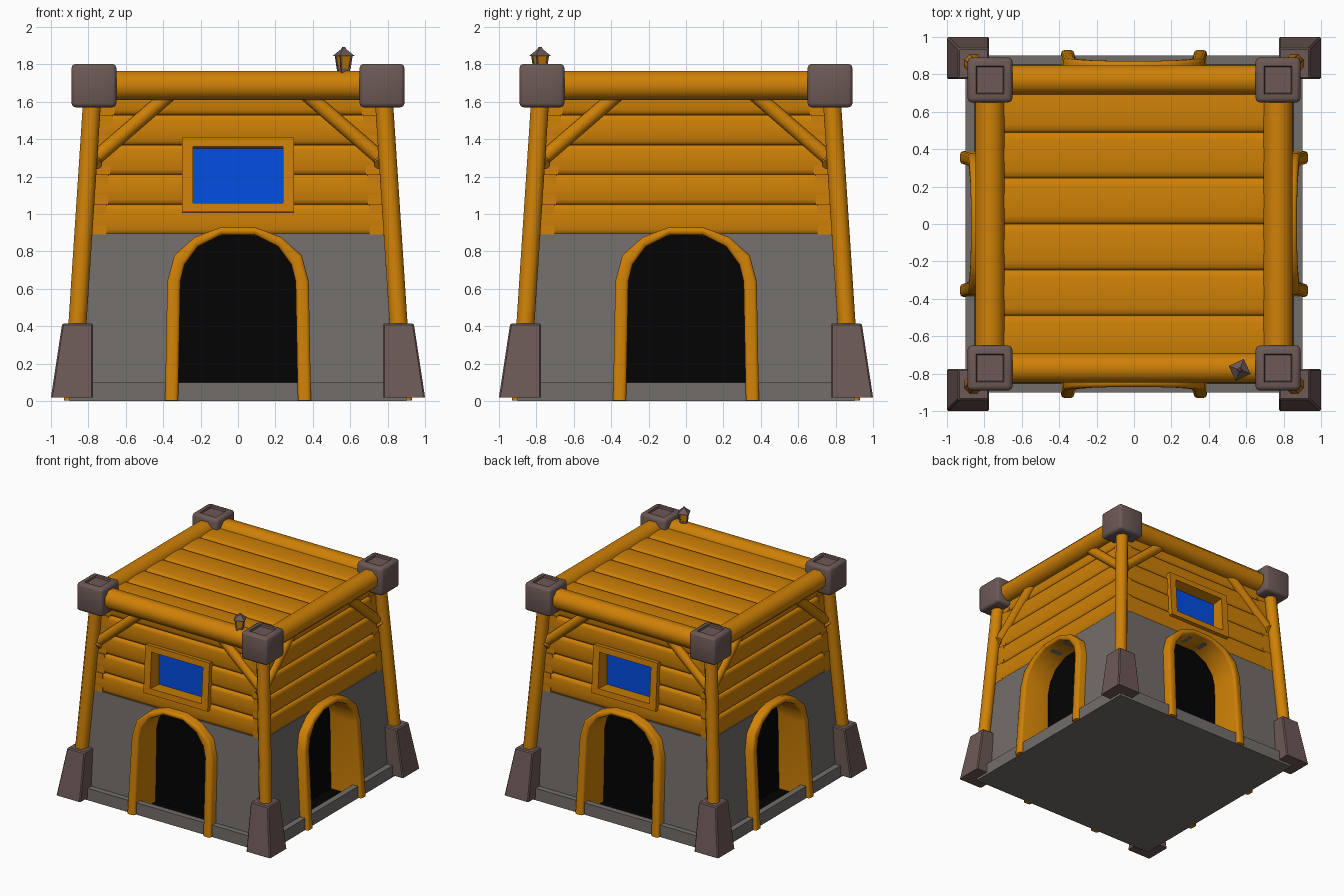
import bpy, bmesh, math
from mathutils import Vector, Matrix

if "Cube" in bpy.data.objects:
    bpy.data.objects.remove(bpy.data.objects["Cube"])


def material(name, rgb):
    m = bpy.data.materials.new(name)
    m.diffuse_color = (*rgb, 1)
    m.use_nodes = True
    m.node_tree.nodes["Principled BSDF"].inputs["Base Color"].default_value = m.diffuse_color
    return m


WOOD = material("orange wood", (0.62, 0.218, 0.002))
STONE = material("grey stone", (0.17, 0.155, 0.145))
BROWN = material("brown stone", (0.15, 0.10, 0.092))
BLACK = material("dark interior", (0.001, 0.001, 0.001))
BLUE = material("blue pane", (0.001, 0.075, 0.76))


def finish(name, bm, mat, turn=0, smooth=True):
    """Turn a bmesh into an object, rotated by quarter turns around z."""
    bmesh.ops.recalc_face_normals(bm, faces=bm.faces[:])
    bm.transform(Matrix.Rotation(turn * math.pi / 2, 4, 'Z'))
    me = bpy.data.meshes.new(name)
    bm.to_mesh(me)
    bm.free()
    me.materials.append(mat)
    ob = bpy.data.objects.new(name, me)
    bpy.context.collection.objects.link(ob)
    if smooth:
        bpy.ops.object.select_all(action='DESELECT')
        ob.select_set(True)
        bpy.context.view_layer.objects.active = ob
        bpy.ops.object.shade_smooth_by_angle(angle=math.radians(50))
    return ob


def loft(ring_a, ring_b):
    """Solid between two matching rings of points."""
    bm = bmesh.new()
    a = [bm.verts.new(p) for p in ring_a]
    b = [bm.verts.new(p) for p in ring_b]
    bm.faces.new(a)
    bm.faces.new(b[::-1])
    for i in range(len(a)):
        j = (i + 1) % len(a)
        bm.faces.new((a[i], b[i], b[j], a[j]))
    bmesh.ops.recalc_face_normals(bm, faces=bm.faces[:])
    return bm


def rect(x0, x1, y0, y1, z):
    return [(x0, y0, z), (x1, y0, z), (x1, y1, z), (x0, y1, z)]


def box(x0, x1, y0, y1, z0, z1, bevel=0):
    bm = loft(rect(x0, x1, y0, y1, z0), rect(x0, x1, y0, y1, z1))
    if bevel:
        bmesh.ops.bevel(bm, geom=bm.edges[:], offset=bevel, segments=2, affect='EDGES', profile=.5)
    return bm


def pole(p, q, r, sides=8):
    """Pole with its flats facing the axes; r is the distance to a flat."""
    p, q = Vector(p), Vector(q)
    bm = bmesh.new()
    r /= math.cos(math.pi / sides)
    bmesh.ops.create_cone(bm, cap_ends=True, segments=sides, radius1=r, radius2=r,
                          depth=(q - p).length)
    bm.transform(Matrix.Rotation(math.pi / sides, 4, 'Z'))
    rot = Vector((0, 0, 1)).rotation_difference((q - p).normalized()).to_matrix().to_4x4()
    bm.transform(Matrix.Translation((p + q) / 2) @ rot)
    return bm


LEAN = 0.065


def leaning(outline, d, back, drop=0):
    """Extrude an x-z outline from a leaning front plane to a flat back."""
    return loft([(x, -(d - LEAN * z), z) for x, z in outline],
                [(x, -back, z - drop) for x, z in outline])


def log(x0, x1, d, z, half, bulge):
    """Flat plank along x with eased edges, its face towards -y."""
    prof = [(-(d - 0.1), z + half), (-(d - 0.1), z - half)]
    for t, b in ((-1, 1), (-.9, .4), (-.65, .1), (0, 0), (.65, .1), (.9, .4), (1, 1)):
        prof.append((-(d - bulge * b), z + half * t))
    return loft([(x0, y, h) for y, h in prof], [(x1, y, h) for y, h in prof])


# Base plate, dark floor and dark inside
finish("base_plate", box(-.9, .9, -.9, .9, 0, .006), STONE)
finish("dark_floor", box(-.86, .86, -.86, .86, .007, .013), BLACK)
finish("dark_inside", box(-.645, .645, -.645, .645, .01, .9), BLACK)

outer = [(-.39, .002), (-.378, .64), (-.34, .78), (-.23, .877), (-.09, .93)]
inner = [(-.32, .002), (-.308, .64), (-.285, .73), (-.215, .825), (-.09, .888)]
mirror = lambda pts: [(-x, z) for x, z in pts[::-1]]

for k, side in enumerate(("front", "right", "back", "left")):
    # Base rim
    finish(side + "_base_rim", loft(
        [(-.9, -.9, 0), (.9, -.9, 0), (.9, -.9, .1), (-.9, -.9, .1)],
        [(-.85, -.85, 0), (.85, -.85, 0), (.85, -.85, .1), (-.85, -.85, .1)]), STONE, k, False)

    # Stone lower wall, one half either side of the door
    half = [(-.85, .09), (-.35, .09), (-.345, .64), (-.31, .77), (-.2, .87), (0, .895), (-.8, .895)]
    finish(side + "_stone_wall_a", leaning(half, .858, .7), STONE, k, False)
    finish(side + "_stone_wall_b", leaning(mirror(half), .858, .7), STONE, k, False)

    # Arched door frame with rounded front edges
    arch = outer + mirror(outer) + [(-x, z) for x, z in inner] + inner[::-1]
    bm = leaning(arch, .93, .63)
    edges = [e for e in bm.edges if all(v.co.y < -.8 for v in e.verts)
             and max(v.co.z for v in e.verts) > .1]
    bmesh.ops.bevel(bm, geom=edges, offset=.017, segments=2, affect='EDGES', profile=.5)
    finish(side + "_door_frame", bm, WOOD, k)

    # Upper wall logs, split around the window on front and back
    for i in range(5):
        z = .97 + .16 * i
        d, w = .866 - LEAN * z, .865 - LEAN * z
        spans = [(-w, w)]
        if k % 2 == 0 and i in (1, 2):
            spans = [(-w, -.26), (.26, w)]
        for n, (a, b) in enumerate(spans):
            finish(f"{side}_log_{i}_{n}", log(a, b, d, z, .08, .018), WOOD, k)

    # Top beam, braces and corner post
    finish(side + "_top_beam", pole((-.77, -.77, 1.687), (.77, -.77, 1.687), .078), WOOD, k)
    for s in (-1, 1):
        finish(side + "_brace", pole((s * .80, -.769, 1.265), (s * .32, -.762, 1.68), .038), WOOD, k)
    finish(side + "_corner_post", pole((.884, -.884, 0.022), (.778, -.778, 1.64), .048), WOOD, k)

    # Tapered stone foot
    bm = loft(rect(.775, 1, -1, -.775, .02), rect(.775, .94, -.94, -.775, .415))
    bmesh.ops.bevel(bm, geom=[e for e in bm.edges if max(v.co.z for v in e.verts) > .3],
                    offset=.008, segments=1, affect='EDGES')
    finish(side + "_corner_foot", bm, BROWN, k, False)

    # Corner cap block with a sunken square on top
    bm = box(.65, .89, -.89, -.65, 1.57, 1.803, .022)
    top = max(bm.faces, key=lambda f: f.calc_center_median().z)
    bmesh.ops.inset_region(bm, faces=[top], thickness=.034)
    bmesh.ops.inset_region(bm, faces=[top], thickness=.005)
    for v in top.verts:
        v.co.z -= .015
    finish(side + "_corner_cap", bm, BROWN, k)

    # Window frame and pane, tilted with the wall
    if k % 2 == 0:
        for n, (x0, x1, z0, z1) in enumerate(((-.3, .3, 1.36, 1.41), (-.3, .3, 1.01, 1.06),
                                              (-.3, -.24, 1.06, 1.36), (.24, .3, 1.06, 1.36))):
            bar = [(x0, z0), (x1, z0), (x1, z1), (x0, z1)]
            finish(f"{side}_window_bar_{n}", leaning(bar, .9, .69, .012), WOOD, k, False)
        finish(side + "_window_pane", box(-.25, .25, -.71, -.703, 1.04, 1.36), BLUE, k, False)

# Roof planks
for i in range(6):
    bm = log(-.77, .77, 1.722, 0, .1225, .02)
    bm.transform(Matrix.Translation((0, -.735 + .1225 + .245 * i, 0))
                 @ Matrix.Rotation(-math.pi / 2, 4, 'X'))
    finish(f"roof_plank_{i}", bm, WOOD)

# Small lantern on the front beam
spot = Matrix.Translation((.565, -.78, 0)) @ Matrix.Rotation(math.radians(25), 4, 'Z')


def lantern_part(name, r0, r1, z0, z1, mat):
    bm = loft(rect(-r0, r0, -r0, r0, z0), rect(-r1, r1, -r1, r1, z1))
    bm.transform(spot)
    finish(name, bm, mat, 0, False)


lantern_part("lantern_base", .026, .026, 1.755, 1.778, BROWN)
lantern_part("lantern_body", .023, .031, 1.775, 1.847, WOOD)
lantern_part("lantern_roof", .044, .012, 1.845, 1.88, BROWN)
lantern_part("lantern_knob", .012, .006, 1.878, 1.893, BROWN)
for sx in (-1, 1):
    for sy in (-1, 1):
        bm = pole((sx * .023, sy * .023, 1.775), (sx * .031, sy * .031, 1.847), .005, 4)
        bm.transform(spot)
        finish("lantern_bar", bm, BROWN, 0, False)
